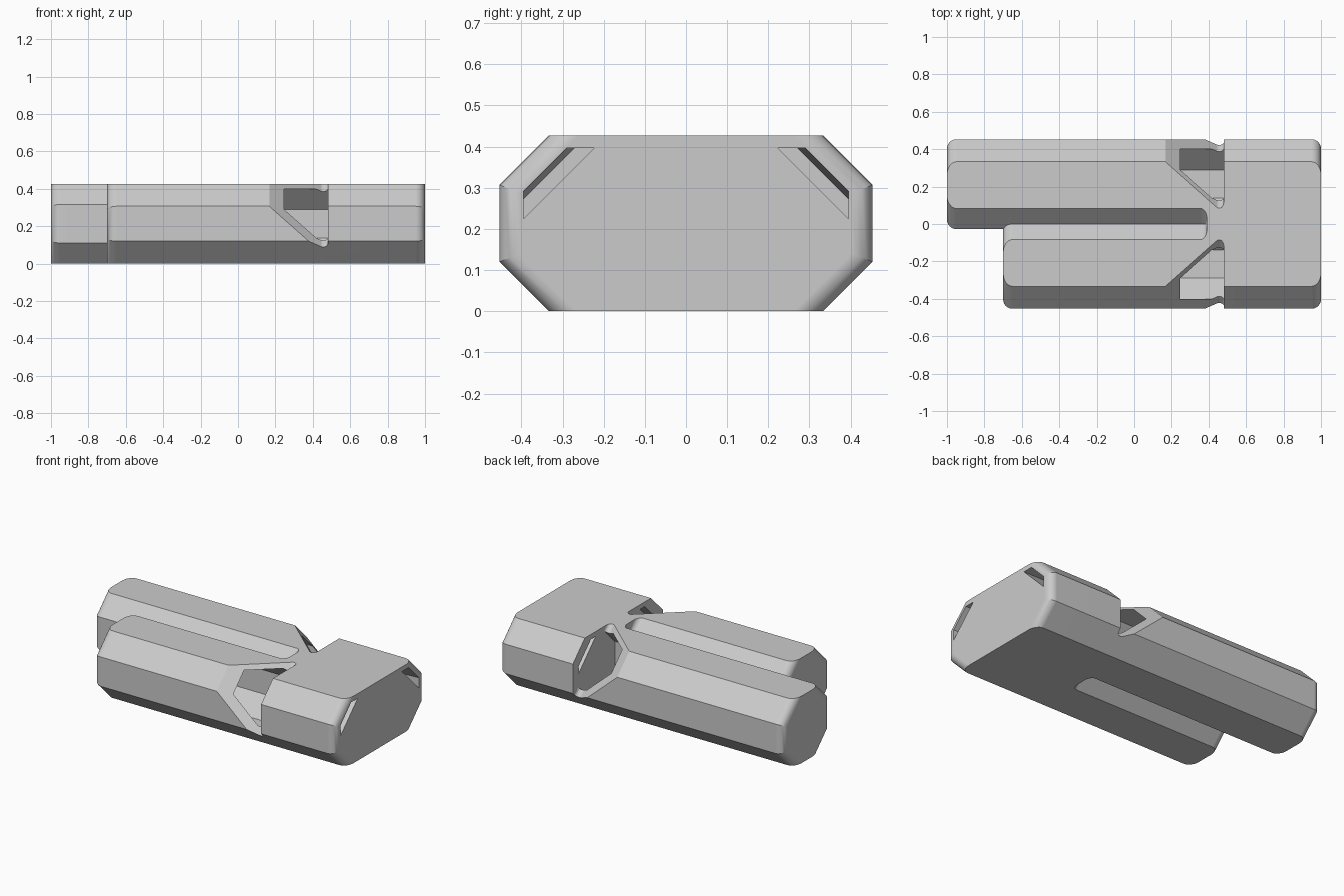
import bpy, bmesh, math

cube = bpy.data.objects.get("Cube")
if cube:
    bpy.data.objects.remove(cube, do_unlink=True)

HEIGHT, SIDE = 0.427, 0.453          # overall height, outer half width
IN_Y, IN_C, OUT_C = -0.027, 0.11, 0.12   # inner wall, inner and outer chamfers
GROOVE = IN_Y + IN_C                 # half width of the V between the tubes
WALL_X = 0.48                        # upright wall of the sound windows
ROOT2 = math.sqrt(2)
STEPS = 6

plastic = bpy.data.materials.new("grey plastic")
plastic.use_nodes = True
colour = (0.6, 0.6, 0.6, 1)
plastic.diffuse_color = colour
plastic.node_tree.nodes["Principled BSDF"].inputs["Base Color"].default_value = colour


def loft(name, rings):
    """Closed solid through rings of equal point count."""
    bm = bmesh.new()
    loops = [[bm.verts.new(p) for p in ring] for ring in rings]
    n = len(loops[0])
    for a, b in zip(loops, loops[1:]):
        for i in range(n):
            j = (i + 1) % n
            bm.faces.new((a[i], a[j], b[j], b[i]))
    bm.faces.new(loops[0])
    bm.faces.new(loops[-1])
    bmesh.ops.remove_doubles(bm, verts=bm.verts, dist=1e-5)
    bmesh.ops.recalc_face_normals(bm, faces=bm.faces)
    mesh = bpy.data.meshes.new(name)
    bm.to_mesh(mesh)
    bm.free()
    mesh.materials.append(plastic)
    obj = bpy.data.objects.new(name, mesh)
    bpy.context.collection.objects.link(obj)
    return obj


def half_section(y, chamfer, d, z0=0, z1=HEIGHT):
    """Chamfered side of a section, bottom to top, rounded inward by d."""
    rise = chamfer + d * (ROOT2 - 1)
    flat = y - chamfer - d * ROOT2
    return [(flat, z0), (y - d, z0 + rise), (y - d, z1 - rise), (flat, z1)]


def mirrored(points):
    return [(-y, z) for y, z in reversed(points)]


def place(x, points, side=1):
    return [(x, side * y, z) for y, z in points]


def rounding(r):
    """Distance from the end and inset, from the end inward."""
    for i in range(STEPS + 1):
        a = math.pi / 2 * i / STEPS
        yield r * (1 - math.cos(a)), r * (1 - math.sin(a))


def boolean(target, tool, operation):
    mod = target.modifiers.new(operation.lower(), 'BOOLEAN')
    mod.operation, mod.solver, mod.object = operation, 'EXACT', tool
    bpy.context.view_layer.objects.active = target
    bpy.ops.object.modifier_apply(modifier=mod.name)
    bpy.data.objects.remove(tool, do_unlink=True)


# Octagonal tubes with rounded ends
def tube(name, start, side):
    def ring(x, d):
        inner = mirrored(half_section(-IN_Y, IN_C, d))
        return place(x, half_section(SIDE, OUT_C, d) + inner, side)
    rings = [ring(start + dx, d) for dx, d in rounding(0.05)]
    return loft(name, rings + [ring(0.43, 0)])


# Mouthpiece block, into which the grooves between the tubes run out
def block_ring(x, d, e):
    outer = half_section(SIDE, OUT_C, d)
    w = GROOVE - e
    top = [(w, HEIGHT), (0, HEIGHT - w), (-w, HEIGHT)]
    bottom = [(-w, 0), (0, w), (w, 0)]
    return place(x, outer + top + mirrored(outer) + bottom)


GROOVE_END, GROOVE_R = 0.39, 0.035
rings = [block_ring(GROOVE_END - dx, 0, d * ROOT2) for dx, d in rounding(GROOVE_R)][::-1]
rings.append(block_ring(GROOVE_END, 0, GROOVE))
rings += [block_ring(1 - dx, d, GROOVE) for dx, d in rounding(0.05)][::-1]

body = loft("whistle_body", rings)
boolean(body, tube("long_tube", -1, 1), 'UNION')
boolean(body, tube("short_tube", -0.7, -1), 'UNION')

# Hollow bores, slanted windows and tapering air slots, one set per tube
BORE_IN, BORE_OUT, BORE_LOW, BORE_C = 0.03, 0.40, 0.027, 0.11
BORE_TOP = HEIGHT - BORE_LOW
window_profile = [(-0.104, 1), (0.435, 0.523), (0.447, 0.513), (0.457, 0.511),
                  (0.468, 0.515), (0.476, 0.524), (WALL_X, 0.536), (WALL_X, 1)]

for side, start in ((1, -0.94), (-1, -0.64)):
    mid = (BORE_IN + BORE_OUT) / 2
    half = half_section(BORE_OUT - mid, BORE_C, 0, BORE_LOW, BORE_TOP)
    octagon = [(y + mid, z) for y, z in half + mirrored(half)]
    bore = loft("bore_cutter", [place(x, octagon, side) for x in (start, WALL_X)])
    boolean(body, bore, 'DIFFERENCE')

    window = loft("window_cutter", [
        [(x, side * (q / 2 + w), q / 2 - w) for x, q in window_profile]
        for w in (-0.45, 0.45)])
    boolean(body, window, 'DIFFERENCE')

    def slot_ring(x, low, high):
        y, z = 0.395, 0.397
        return place(x, [(y, low - y), (y, high - y), (high - z, z), (low - z, z)], side)
    slot = loft("air_slot_cutter", [slot_ring(WALL_X - 0.01, 0.62, 0.667),
                                    slot_ring(1.02, 0.62, 0.687)])
    boolean(body, slot, 'DIFFERENCE')

# Merge coplanar pieces
bm = bmesh.new()
bm.from_mesh(body.data)
bmesh.ops.remove_doubles(bm, verts=bm.verts, dist=1e-5)
bmesh.ops.dissolve_limit(bm, angle_limit=0.01, verts=bm.verts, edges=bm.edges)
for face in bm.faces:
    face.material_index = 0
bm.to_mesh(body.data)
bm.free()
body.data.materials.clear()
body.data.materials.append(plastic)

# Smooth the rounded ends only
bpy.ops.object.select_all(action='DESELECT')
body.select_set(True)
bpy.context.view_layer.objects.active = body
bpy.ops.object.shade_smooth_by_angle(angle=math.radians(22))
weighted = body.modifiers.new("even_shading", 'WEIGHTED_NORMAL')
weighted.keep_sharp = True
